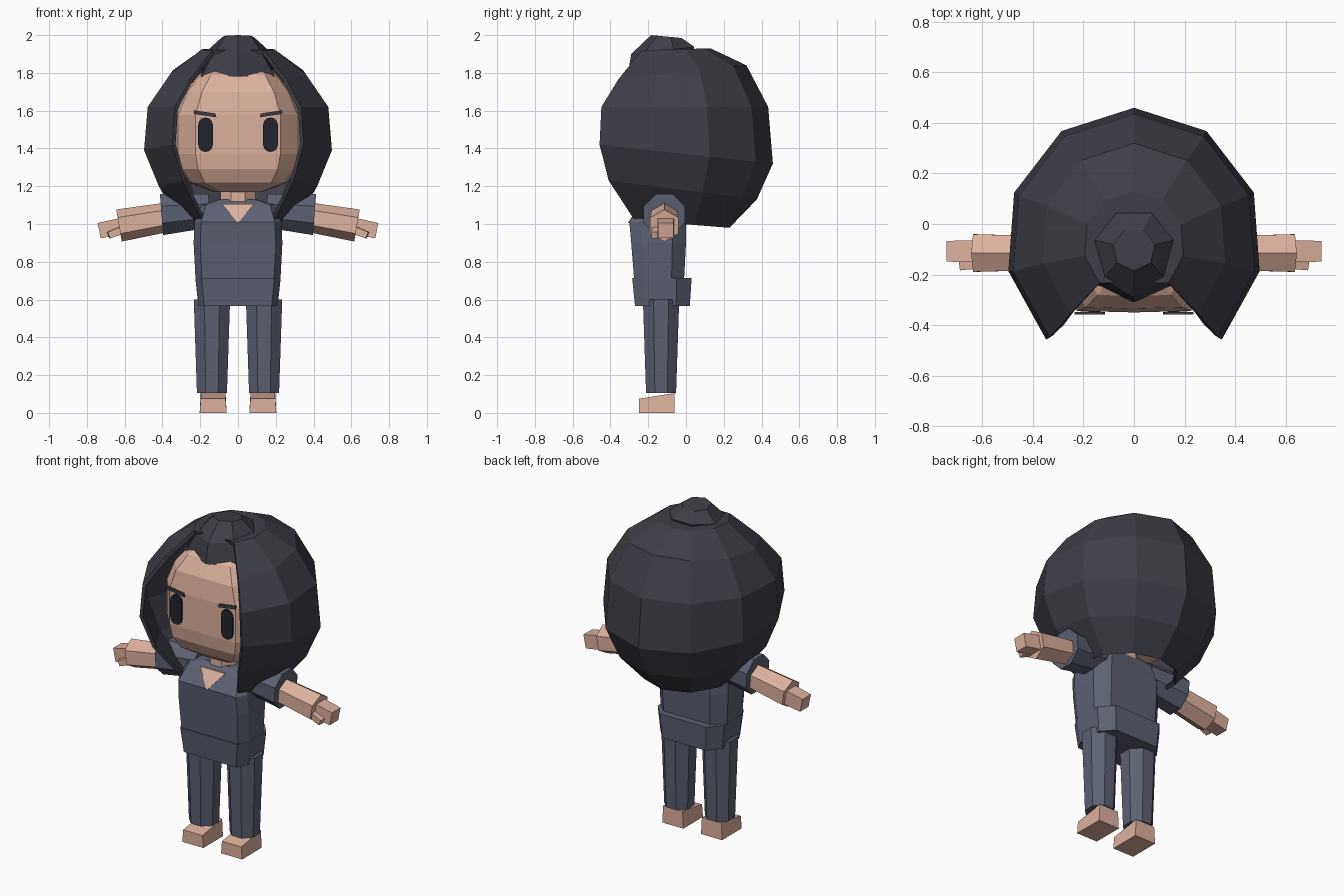
import bpy, bmesh
from math import sin, cos, pi, radians
from mathutils import Vector

if "Cube" in bpy.data.objects:
    bpy.data.objects.remove(bpy.data.objects["Cube"], do_unlink=True)


def material(name, rgb):
    m = bpy.data.materials.new(name)
    m.use_nodes = True
    m.diffuse_color = (*rgb, 1)
    m.node_tree.nodes["Principled BSDF"].inputs["Base Color"].default_value = (*rgb, 1)
    return m


skin = material("skin", (0.72, 0.44, 0.345))
cloth = material("slate cloth", (0.108, 0.12, 0.17))
hair_dark = material("dark hair", (0.048, 0.048, 0.064))
eye_dark = material("eye black", (0.016, 0.017, 0.027))


def loft(name, rings, mat, closed=True, cap_start=True, cap_end=True, thickness=0):
    """Skin a list of equal-length rings of points into one flat-shaded object."""
    bm = bmesh.new()
    rows = [[bm.verts.new(p) for p in ring] for ring in rings]
    n = len(rows[0])
    for a, b in zip(rows, rows[1:]):
        for i in range(n if closed else n - 1):
            j = (i + 1) % n
            bm.faces.new((a[i], a[j], b[j], b[i]))
    if cap_start:
        bm.faces.new(rows[0])
    if cap_end:
        bm.faces.new(rows[-1])
    bmesh.ops.recalc_face_normals(bm, faces=bm.faces)
    mesh = bpy.data.meshes.new(name)
    bm.to_mesh(mesh)
    bm.free()
    mesh.materials.append(mat)
    ob = bpy.data.objects.new(name, mesh)
    bpy.context.collection.objects.link(ob)
    if thickness:
        mod = ob.modifiers.new("shell", "SOLIDIFY")
        mod.thickness = thickness
        mod.offset = -1
    return ob


def tube(name, p0, p1, r0, r1, sides, mat):
    """Tapered prism between two points."""
    p0, p1 = Vector(p0), Vector(p1)
    q = (p1 - p0).to_track_quat("Z", "Y")
    angles = [2 * pi * (i + 0.5) / sides for i in range(sides)]
    loft(name, [[p + q @ Vector((r * cos(a), r * sin(a), 0)) for a in angles]
                for p, r in ((p0, r0), (p1, r1))], mat)


def outline(half):
    """Mirror a half outline of (x, y) pairs in x."""
    return half + [(-x, y) for x, y in reversed(half) if x > 0]


# Hair shell: open strips around the back, front edges framing the face
columns = [radians(-47 + 34.25 * i) for i in range(9)]
hair_rings = []
for z_front, z_back, rx, ry, yc in (
        (1.92, 1.93, 0.20, 0.21, -0.08),
        (1.77, 1.84, 0.37, 0.39, -0.07),
        (1.62, 1.62, 0.49, 0.51, -0.075),
        (1.42, 1.32, 0.51, 0.53, -0.07),
        (1.23, 1.13, 0.43, 0.453, -0.078),
        (1.02, 0.98, 0.28, 0.29, -0.06)):
    ring = []
    for a in columns:
        t = (sin(a) + 0.731) / 1.731
        ring.append((rx * cos(a), yc + ry * sin(a), z_front + (z_back - z_front) * t))
    hair_rings.append(ring)
loft("hair", hair_rings, hair_dark, closed=False, cap_end=False, thickness=0.02)

# Top knot with the fringe hanging from its front
knot = [radians(-90 + 360 / 7 * i) for i in range(7)]
top = [(0.085 * cos(a), -0.1 + 0.085 * sin(a), 1.992 - 0.008 * sin(a)) for a in knot]
middle = [(0.16 * cos(a), -0.1 + (0.19 if sin(a) < -0.3 else 0.16) * sin(a),
           1.92 + 0.02 * sin(a)) for a in knot]
fringe = []
for a in knot:
    front = sin(a) < -0.3
    fringe.append((cos(a) * (0.25 if front else 0.15),
                   -0.09 + sin(a) * (0.22 if front else 0.13),
                   1.78 if front else 1.86))
loft("top_knot_and_fringe", [top, middle, fringe], hair_dark)

# Head: flat-fronted rounded block
head_half = [(0, -1), (0.68, -0.98), (0.95, -0.62), (1, -0.1), (0.85, 0.5), (0.4, 0.9)]
head_rings = []
for z, rx, ry in ((1.17, 0.13, 0.17), (1.22, 0.26, 0.24), (1.29, 0.31, 0.275),
                  (1.37, 0.33, 0.285), (1.58, 0.33, 0.285), (1.70, 0.28, 0.27),
                  (1.79, 0.21, 0.22), (1.85, 0.12, 0.12)):
    head_rings.append([(x * rx, -0.065 + y * ry, z) for x, y in outline(head_half)])
loft("head", head_rings, skin)
tube("neck", (0, -0.12, 1.03), (0, -0.12, 1.22), 0.1, 0.1, 8, skin)

# Torso and lower hem
body_half = [(0.85, 0), (1, 0.2), (1, 0.75), (0.7, 1)]


def body(name, levels):
    loft(name, [[(x * rx, y0 + y * (y1 - y0), z) for x, y in outline(body_half)]
                for z, rx, y0, y1 in levels], cloth)


body("torso", ((0.71, 0.225, -0.275, -0.01), (0.90, 0.235, -0.29, 0.0),
               (1.01, 0.23, -0.30, 0.0), (1.10, 0.20, -0.235, -0.02),
               (1.13, 0.10, -0.20, -0.04)))
body("shirt_hem", ((0.565, 0.21, -0.27, 0.02), (0.715, 0.226, -0.285, 0.03)))

# Open collar
collar = ((-0.085, -0.24, 1.105), (0.085, -0.24, 1.105), (0, -0.303, 1.005))
loft("open_collar", [[(x, y + d, z) for x, y, z in collar] for d in (-0.004, 0.004)], skin)

# Paired parts
for side, s in (("left", 1), ("right", -1)):
    # Arms
    tube(side + "_sleeve", (s * 0.15, -0.115, 1.07), (s * 0.405, -0.115, 1.05),
         0.095, 0.118, 8, cloth)
    tube(side + "_forearm", (s * 0.38, -0.115, 1.035), (s * 0.63, -0.115, 0.992),
         0.078, 0.086, 6, skin)
    tube(side + "_hand", (s * 0.61, -0.108, 0.99), (s * 0.735, -0.108, 0.965),
         0.062, 0.058, 4, skin)
    tube(side + "_thumb", (s * 0.61, -0.155, 0.97), (s * 0.685, -0.165, 0.94),
         0.03, 0.025, 4, skin)

    # Legs and feet
    tube(side + "_trouser_leg", (s * 0.138, -0.132, 0.105), (s * 0.138, -0.132, 0.6),
         0.086, 0.104, 8, cloth)
    foot = ((-0.25, 0.075), (-0.06, 0.105))
    loft(side + "_foot", [[(s * 0.06, y, 0), (s * 0.203, y, 0), (s * 0.197, y, z),
                           (s * 0.066, y, z)] for y, z in foot], skin)

    # Eyes: upright capsule plates
    arc = [radians(180 * i / 6) for i in range(7)]
    shape = [(0.039 * cos(a), 1.525 + 0.039 * sin(a)) for a in arc]
    shape += [(-x, 2.945 - z) for x, z in shape]
    loft(side + "_eye", [[(s * 0.172 + x, y, z) for x, z in shape]
                         for y in (-0.356, -0.347)], eye_dark)

    # Eyebrows: slanted plates
    brow = ((0.115, 1.565), (0.23, 1.582), (0.235, 1.602), (0.12, 1.585))
    loft(side + "_eyebrow", [[(s * x, y, z) for x, z in brow]
                             for y in (-0.358, -0.349)], hair_dark)
